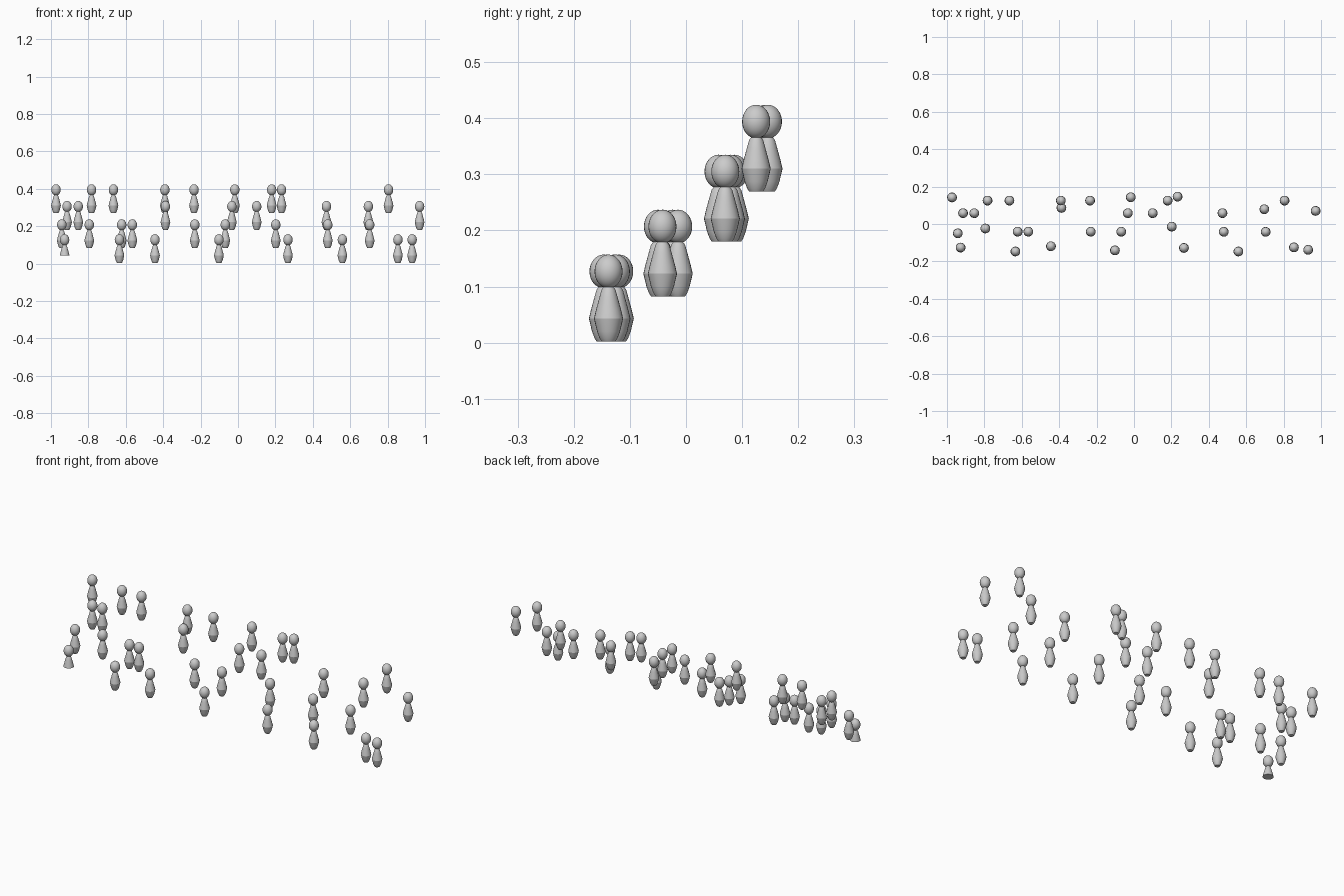
import bpy, bmesh, math

if "Cube" in bpy.data.objects:
    bpy.data.objects.remove(bpy.data.objects["Cube"])

# Seated crowd: rows of (floor offset, [(x, y), ...])
ROWS = [
    (0.0, [(-.927, -.126), (-.634, -.147), (-.444, -.119), (-.102, -.141),
           (.267, -.128), (.558, -.147), (.855, -.125), (.931, -.138)]),
    (.080, [(-.942, -.050), (-.795, -.024), (-.622, -.041), (-.565, -.041),
            (-.231, -.041), (-.068, -.041), (.202, -.014), (.480, -.042), (.704, -.042)]),
    (.178, [(-.914, .058), (-.854, .058), (-.388, .086), (-.033, .058),
            (.100, .058), (.473, .058), (.697, .079), (.971, .070)]),
    (.267, [(-.973, .142), (-.783, .125), (-.666, .125), (-.391, .125),
            (-.235, .125), (-.017, .143), (.180, .125), (.233, .146), (.805, .125)]),
]


def lathe(name, profile, segments=24):
    """Closed turned mesh from (radius, z) points, with end caps."""
    bm = bmesh.new()
    rings = []
    for r, z in profile:
        rings.append([bm.verts.new((r * math.cos(2 * math.pi * i / segments),
                                    r * math.sin(2 * math.pi * i / segments), z))
                      for i in range(segments)])
    for a, b in zip(rings, rings[1:]):
        for i in range(segments):
            j = (i + 1) % segments
            bm.faces.new((a[i], a[j], b[j], b[i]))
    bm.faces.new(rings[0][::-1])
    bm.faces.new(rings[-1])
    return finish(bm, name)


def finish(bm, name):
    bmesh.ops.recalc_face_normals(bm, faces=bm.faces)
    for f in bm.faces:
        f.smooth = True
    for e in bm.edges:
        if len(e.link_faces) == 2 and e.calc_face_angle() > math.radians(32):
            e.smooth = False
    mesh = bpy.data.meshes.new(name)
    bm.to_mesh(mesh)
    bm.free()
    return mesh


# Head: slightly tall ball
bm = bmesh.new()
bmesh.ops.create_uvsphere(bm, u_segments=24, v_segments=16, radius=.025)
bmesh.ops.scale(bm, vec=(1, 1, 1.2), verts=bm.verts)
bmesh.ops.translate(bm, vec=(0, 0, .127), verts=bm.verts)
head = finish(bm, "head")

# Torso: flared cone; lower body: tapered and rounded underneath
torso = lathe("torso", [(.026, .043), (.0225, .058), (.0165, .080), (.0125, .094), (.009, .099)])
lower = lathe("lower_body", [(.012, .002), (.016, .008), (.0205, .020), (.026, .043)])


def place(name, mesh, loc):
    ob = bpy.data.objects.new(name, mesh)
    ob.location = loc
    bpy.context.collection.objects.link(ob)


for r, (z, spots) in enumerate(ROWS):
    for i, (x, y) in enumerate(spots):
        tag = f"_{r + 1}_{i + 1}"
        place("head" + tag, head, (x, y, z))
        place("torso" + tag, torso, (x, y, z))
        # the first front-row figure has no lower body
        if (r, i) != (0, 0):
            place("lower_body" + tag, lower, (x, y, z))
